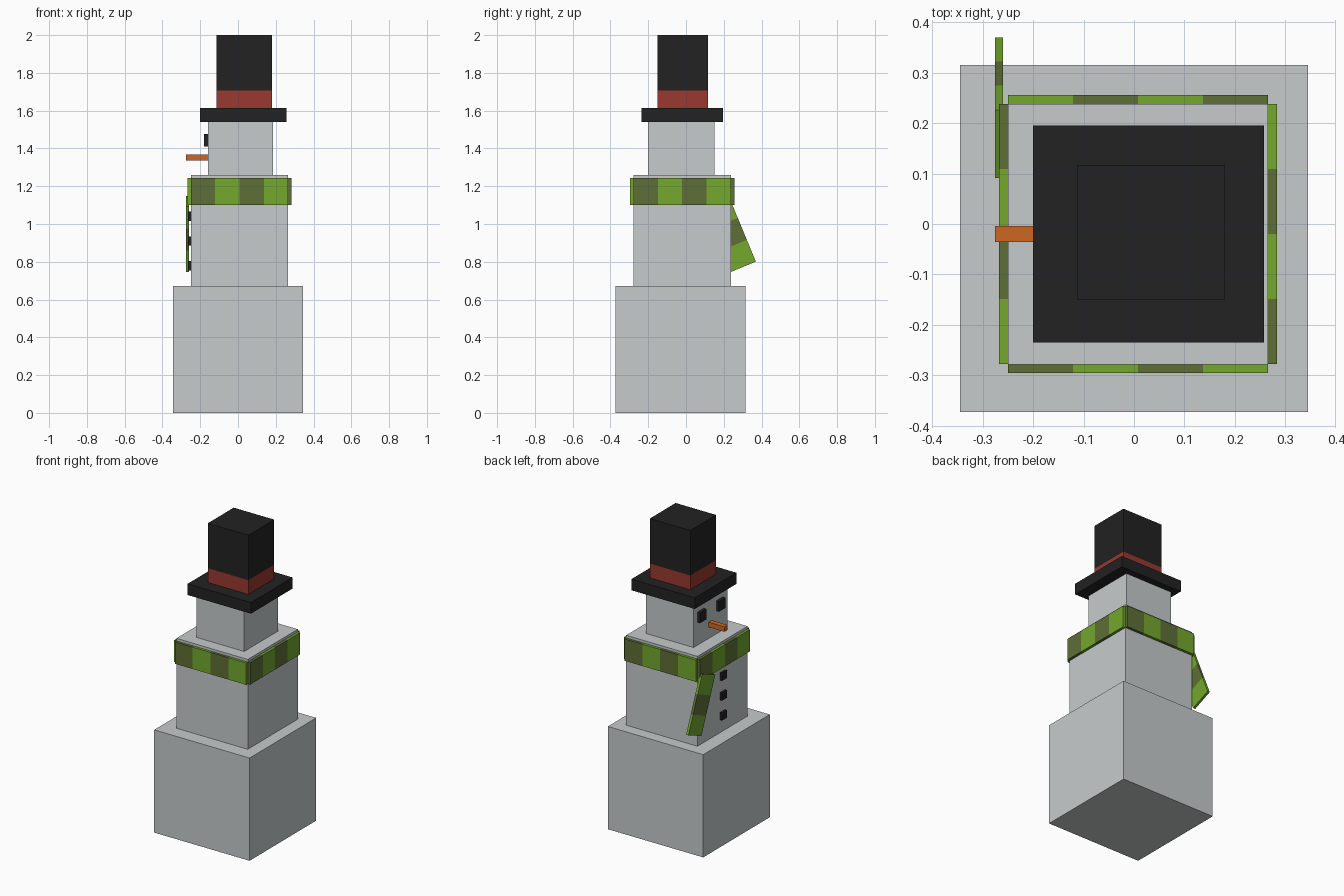
import bpy, math
from mathutils import Matrix, Vector

if "Cube" in bpy.data.objects:
    bpy.data.objects.remove(bpy.data.objects["Cube"])


def material(name, rgb):
    lin = [((c / 255 + 0.055) / 1.055) ** 2.4 for c in rgb]
    m = bpy.data.materials.new(name)
    m.diffuse_color = (*lin, 1)
    m.use_nodes = True
    m.node_tree.nodes["Principled BSDF"].inputs["Base Color"].default_value = m.diffuse_color
    return m


SNOW = material("snow", (198, 203, 204))
BLACK = material("black", (34, 34, 34))
RED = material("red", (152, 56, 48))
ORANGE = material("orange", (205, 103, 34))
LIGHT = material("light_green", (115, 168, 45))
DARK = material("dark_green", (94, 111, 54))


def box(name, x, y, z, mat):
    """Box spanning the given (low, high) ranges."""
    bpy.ops.mesh.primitive_cube_add(size=1)
    ob = bpy.context.object
    ob.name = ob.data.name = name
    spans = (x, y, z)
    size = Matrix.Diagonal([b - a for a, b in spans] + [1])
    centre = Vector([(a + b) / 2 for a, b in spans])
    ob.data.transform(Matrix.Translation(centre) @ size)
    ob.data.materials.append(mat)
    return ob


def around(c, size):
    return (c - size / 2, c + size / 2)


# Stacked snow blocks
box("base_block", (-0.345, 0.345), (-0.373, 0.315), (0, 0.672), SNOW)
box("body_block", (-0.25, 0.266), (-0.279, 0.238), (0.672, 1.26), SNOW)
box("head_block", (-0.16, 0.185), (-0.2, 0.15), (1.26, 1.54), SNOW)

# Top hat
box("hat_brim", (-0.2, 0.258), (-0.235, 0.195), (1.54, 1.613), BLACK)
box("hat_band", (-0.113, 0.18), (-0.15, 0.117), (1.613, 1.706), RED)
box("hat_crown", (-0.113, 0.18), (-0.15, 0.117), (1.706, 2.0), BLACK)

# Face and buttons, facing -x
MID_Y = -0.02
for side in (-1, 1):
    box("eye", (-0.18, -0.16), around(MID_Y + side * 0.097, 0.065), (1.41, 1.477), BLACK)
box("nose", (-0.276, -0.16), around(MID_Y, 0.032), (1.335, 1.367), ORANGE)
for z in (1.04, 0.91, 0.78):
    box("button", (-0.265, -0.25), around(MID_Y, 0.05), around(z, 0.05), BLACK)

# Scarf: four striped sides, each a quarter turn on from the last
HALF, THICK = 0.258, 0.0175
STRIPE = HALF / 2
for side in range(4):
    turn = Matrix.Translation((0.008, MID_Y, 0)) @ Matrix.Rotation(side * math.pi / 2, 4, "Z")
    for i in range(4):
        x0 = -HALF + i * STRIPE
        ob = box("scarf_stripe", (x0, x0 + STRIPE), (-HALF - THICK, -HALF),
                 (1.10, 1.243), LIGHT if i % 2 else DARK)
        ob.data.transform(turn)

# Hanging scarf tail, swung sideways about its lowest corner
swing = Matrix.Translation((0, 0.235, 0.745)) @ Matrix.Rotation(math.radians(22.5), 4, "X")
for i in range(3):
    ob = box("scarf_tail", (-0.276, -0.26), (0, 0.146), (i * 0.125, (i + 1) * 0.125),
             DARK if i == 1 else LIGHT)
    ob.data.transform(swing)
